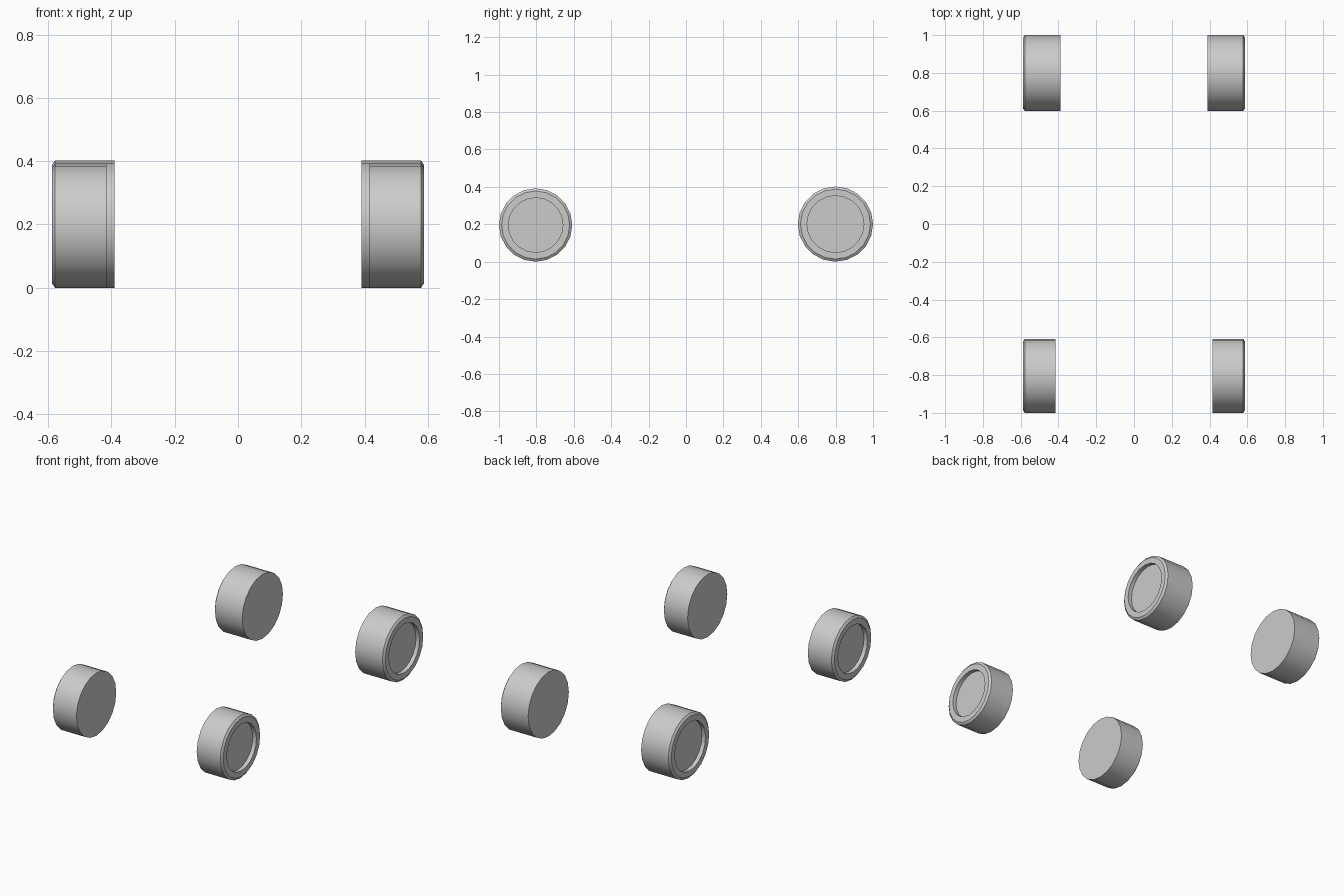
import bpy, bmesh, math

if "Cube" in bpy.data.objects:
    bpy.data.objects.remove(bpy.data.objects["Cube"])

SIDES = 20

def wheel(name, side, y, r, x_in, x_out, recess_r):
    """Wheel along x: flat inner face, chamfered outer rim, shallow hub recess."""
    profile = [(x_in, r), (x_out - 0.01, r), (x_out, r - 0.014),
               (x_out, recess_r), (x_out - 0.025, recess_r)]
    bm = bmesh.new()
    rings = []
    for x, rad in profile:
        ring = []
        for i in range(SIDES):
            a = 2 * math.pi * i / SIDES
            ring.append(bm.verts.new((side * x, y + rad * math.sin(a), r + rad * math.cos(a))))
        rings.append(ring)
    for a, b in zip(rings, rings[1:]):
        for i in range(SIDES):
            j = (i + 1) % SIDES
            bm.faces.new((a[i], a[j], b[j], b[i]))
    # inner face and hub disc
    bm.faces.new(rings[0])
    bm.faces.new(rings[-1])
    bmesh.ops.recalc_face_normals(bm, faces=bm.faces)
    mesh = bpy.data.meshes.new(name)
    bm.to_mesh(mesh)
    bm.free()
    ob = bpy.data.objects.new(name, mesh)
    bpy.context.collection.objects.link(ob)
    bpy.ops.object.select_all(action='DESELECT')
    bpy.context.view_layer.objects.active = ob
    ob.select_set(True)
    bpy.ops.object.shade_smooth_by_angle(angle=math.radians(30))

# Narrow front pair, wider rear pair
for label, side in (("left", -1), ("right", 1)):
    wheel("front_wheel_" + label, side, -0.804, 0.196, 0.415, 0.588, 0.146)
    wheel("rear_wheel_" + label, side, 0.799, 0.201, 0.39, 0.588, 0.152)
